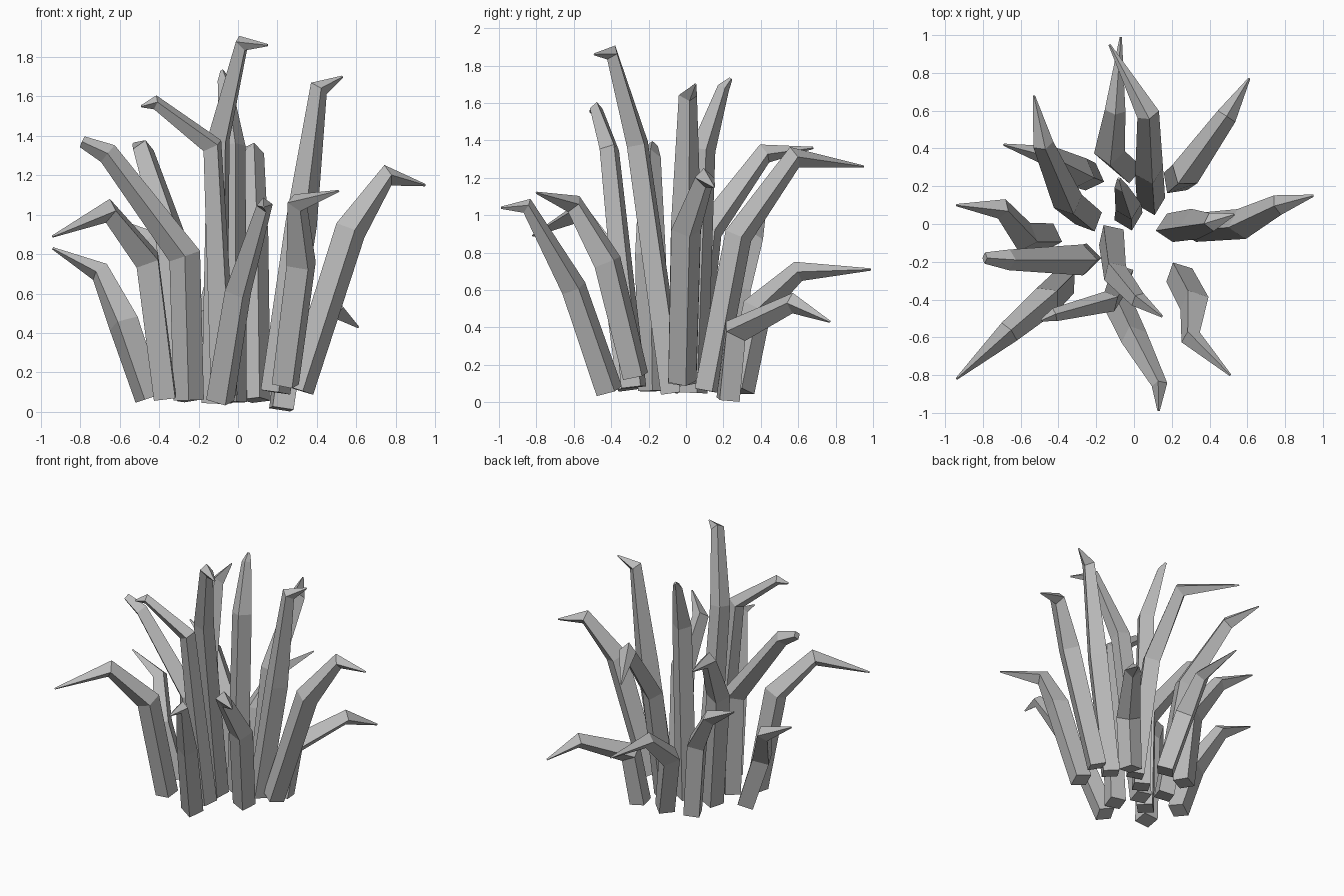
import bpy
import bmesh
import math
from mathutils import Vector

# Remove the default cube only
default_cube = bpy.data.objects.get("Cube")
if default_cube:
    bpy.data.objects.remove(default_cube, do_unlink=True)

# Single plain grey material
grey = bpy.data.materials.new("plain_grey")
grey.use_nodes = True
colour = (0.5, 0.5, 0.5, 1.0)
grey.diffuse_color = colour
grey.node_tree.nodes["Principled BSDF"].inputs["Base Color"].default_value = colour

SIDES = 4


def add_blade(name, base, bend, shoulder, tip,
              bend_radius=.082, shoulder_radius=.055, tip_radius=.006):
    """Four-sided blade swept along base, bend, shoulder and tip, tapering to the end."""
    path = [Vector(point) for point in (base, bend, shoulder, tip)]
    radii = (.077, bend_radius, shoulder_radius, tip_radius)
    lean = path[-1] - path[0]
    lean.z = 0
    lean.normalize()
    sideways = lean.cross(Vector((0, 0, 1)))

    bm = bmesh.new()
    rings = []
    for i, (centre, radius) in enumerate(zip(path, radii)):
        # Mitre each ring halfway between the neighbouring segments
        before = (centre - path[i - 1]).normalized() if i > 0 else Vector()
        after = (path[i + 1] - centre).normalized() if i + 1 < len(path) else Vector()
        tangent = (before + after).normalized()
        across = (sideways - tangent * sideways.dot(tangent)).normalized()
        ridge = tangent.cross(across)
        ring = []
        for k in range(SIDES):
            angle = math.tau * k / SIDES
            offset = across * math.cos(angle) + ridge * math.sin(angle)
            ring.append(bm.verts.new(centre + offset * radius))
        rings.append(ring)

    for lower, upper in zip(rings, rings[1:]):
        for k in range(SIDES):
            n = (k + 1) % SIDES
            bm.faces.new((lower[k], lower[n], upper[n], upper[k]))
    bm.faces.new(rings[0])
    bm.faces.new(rings[-1])
    bmesh.ops.recalc_face_normals(bm, faces=bm.faces)

    mesh = bpy.data.meshes.new(name)
    bm.to_mesh(mesh)
    bm.free()
    mesh.materials.append(grey)
    blade = bpy.data.objects.new(name, mesh)
    bpy.context.collection.objects.link(blade)


# Blades on the left side
add_blade("left_wide_blade",
          (.31, -.02, .11), (.57, 0, .92), (.76, .1, 1.2), (.95, .15, 1.15))
add_blade("left_tall_blade",
          (.19, -.02, .1), (.32, 0, .95), (.41, .01, 1.64), (.53, .05, 1.7),
          shoulder_radius=.05)

# Blades at the front
add_blade("front_left_blade",
          (.24, -.27, .14), (.32, -.42, .75), (.3, -.6, 1.06), (.51, -.8, 1.12))
add_blade("front_low_blade",
          (-.09, -.41, .06), (0, -.6, .61), (.135, -.85, 1.05), (.13, -.99, 1.04),
          bend_radius=.072, shoulder_radius=.042)
add_blade("front_tallest_blade",
          (-.12, -.07, .05), (-.1, -.26, 1.38), (.02, -.4, 1.87), (.15, -.49, 1.86),
          bend_radius=.068, shoulder_radius=.045)
add_blade("front_hooked_blade",
          (-.07, -.28, .08), (-.13, -.41, 1.35), (-.42, -.48, 1.57), (-.49, -.51, 1.55),
          bend_radius=.058, shoulder_radius=.036)

# Blades on the right side
add_blade("front_right_blade",
          (-.37, -.31, .07), (-.46, -.4, .77), (-.66, -.57, 1.02), (-.94, -.82, .89),
          shoulder_radius=.062)
add_blade("right_low_blade",
          (-.45, -.07, .07), (-.58, -.07, .45), (-.7, .08, .71), (-.94, .1, .83))
add_blade("right_blunt_blade",
          (-.25, -.18, .06), (-.27, -.19, .79), (-.66, -.19, 1.31), (-.79, -.18, 1.37),
          tip_radius=.03)
add_blade("right_tall_blade",
          (-.24, .03, .06), (-.35, .12, .92), (-.48, .42, 1.33), (-.53, .68, 1.36))

# Blades at the back
add_blade("back_right_blade",
          (-.23, .25, .06), (-.28, .27, .6), (-.45, .36, .87), (-.69, .42, 1))
add_blade("back_tall_blade",
          (.09, .12, .06), (.08, .28, .89), (.075, .58, 1.31), (-.13, .95, 1.26),
          bend_radius=.076, shoulder_radius=.06)
add_blade("back_low_blade",
          (-.03, .29, .06), (-.13, .38, .5), (-.1, .6, .7), (-.07, .99, .71))
add_blade("back_left_blade",
          (.22, .225, .015), (.27, .265, .38), (.49, .57, .53), (.61, .77, .43))

# Upright blade in the middle
add_blade("centre_blade",
          (-.03, .04, .05), (-.03, .09, 1.35), (-.07, .2, 1.68), (-.08, .24, 1.73),
          bend_radius=.07, shoulder_radius=.034, tip_radius=.01)
